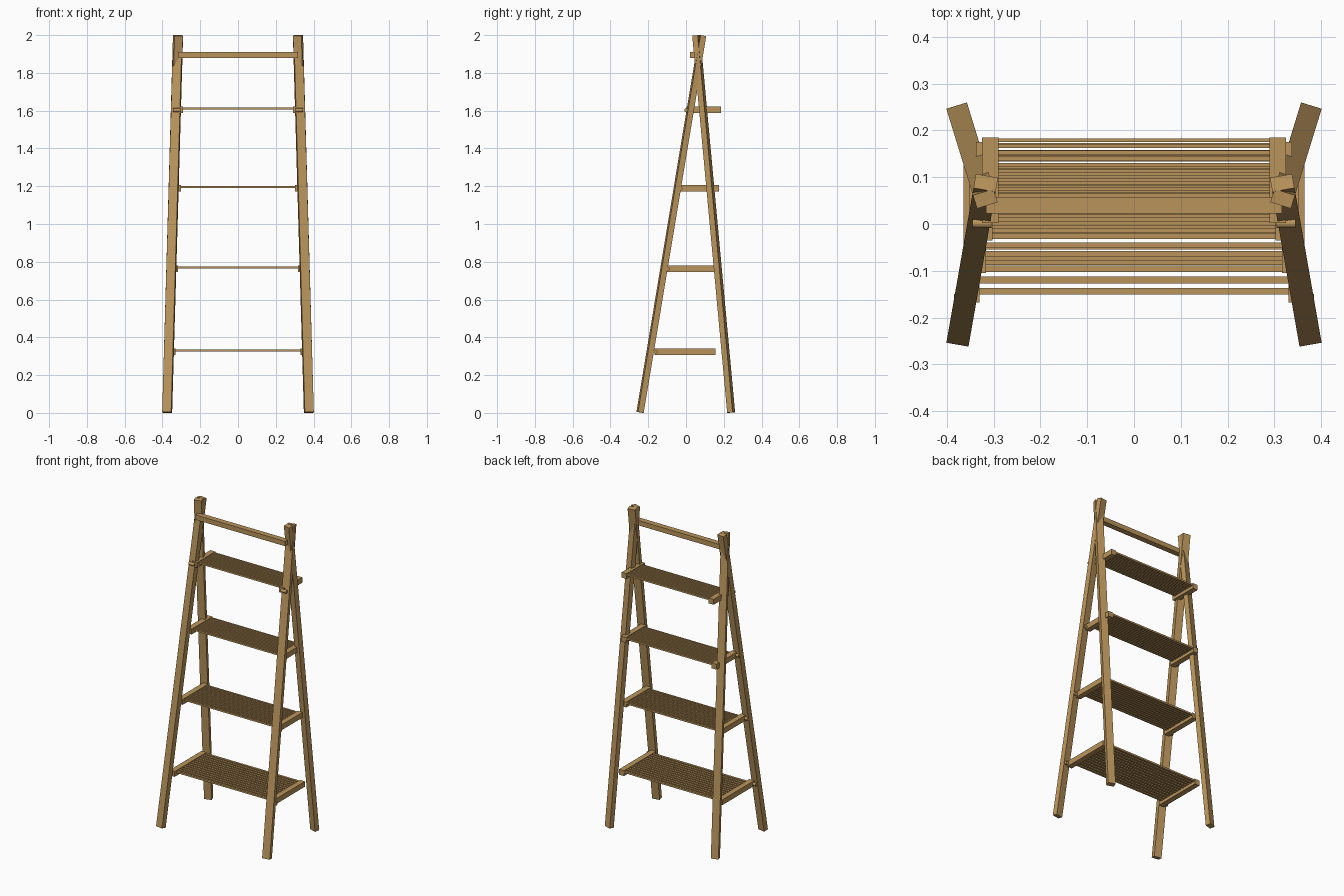
import bpy
import math
from mathutils import Vector, Matrix

if "Cube" in bpy.data.objects:
    bpy.data.objects.remove(bpy.data.objects["Cube"], do_unlink=True)

# Single wood colour
wood = bpy.data.materials.new("warm_wood")
wood.use_nodes = True
WOOD = (0.49, 0.296, 0.105, 1.0)
wood.diffuse_color = WOOD
wood.node_tree.nodes["Principled BSDF"].inputs["Base Color"].default_value = WOOD


def finish(name):
    obj = bpy.context.object
    obj.name = name
    obj.data.name = name
    obj.data.materials.append(wood)
    return obj


def box(name, x, y, z):
    """Axis-aligned box from (min, max) ranges."""
    bpy.ops.mesh.primitive_cube_add(size=1)
    obj = finish(name)
    size = [b - a for a, b in (x, y, z)]
    mid = [(a + b) / 2 for a, b in (x, y, z)]
    obj.data.transform(Matrix.Translation(mid) @ Matrix.Diagonal((*size, 1)))
    return obj


def beam(name, start, end, width, depth):
    """Square-cut beam whose wide face looks along its lean."""
    start, end = Vector(start), Vector(end)
    axis = (end - start).normalized()
    side = axis.cross(Vector((0, 0, 1))).normalized()
    face = axis.cross(side)
    rot = Matrix((side, face, axis)).transposed().to_4x4()
    bpy.ops.mesh.primitive_cube_add(size=1)
    obj = finish(name)
    scale = Matrix.Diagonal((width, depth, (end - start).length, 1))
    obj.data.transform(Matrix.Translation((start + end) / 2) @ rot @ scale)
    return obj


def peg(name, x0, x1, y, z, radius=0.01):
    """Short round peg lying along x."""
    bpy.ops.mesh.primitive_cylinder_add(vertices=16, radius=radius, depth=abs(x1 - x0))
    obj = finish(name)
    obj.data.transform(Matrix.Translation(((x0 + x1) / 2, y, z))
                       @ Matrix.Rotation(math.pi / 2, 4, 'Y'))
    bpy.ops.object.shade_smooth_by_angle()
    return obj


# Shelves, top to bottom: cleat front y, cleat back y, cleat top z, cleat inner x, peg y
SHELVES = [
    (0.002, 0.185, 1.621, 0.290, 0.001),
    (-0.035, 0.175, 1.206, 0.303, -0.028),
    (-0.105, 0.150, 0.780, 0.317, -0.096),
    (-0.168, 0.155, 0.340, 0.330, -0.160),
]
SLATS = 13

# Crossed legs, shelf cleats and pegs on both sides
for side, s in (("left", 1), ("right", -1)):
    beam(f"front_leg_{side}", (s * 0.375, -0.243, 0.003), (s * 0.317, 0.088, 1.997), 0.048, 0.031)
    beam(f"back_leg_{side}", (s * 0.375, 0.239, 0.002), (s * 0.318, 0.054, 1.998), 0.046, 0.030)
    for i, (y0, y1, top, inner, peg_y) in enumerate(SHELVES, 1):
        xs = sorted((s * inner, s * (inner + 0.035)))
        box(f"shelf_{i}_cleat_{side}", xs, (y0, y1), (top - 0.034, top))
        peg(f"shelf_{i}_peg_{side}", s * (inner + 0.015), s * (inner + 0.055), peg_y, top - 0.018)

# Slats, each shelf arrayed evenly from front to back
for i, (y0, y1, top, inner, _) in enumerate(SHELVES, 1):
    first, last = y0 + 0.017, y1 - 0.002
    pitch = (last - first) / (SLATS - 0.4)
    slat = box(f"shelf_{i}_slats", (-inner - 0.004, inner + 0.004),
               (first, first + pitch * 0.6), (top - 0.015, top - 0.004))
    arr = slat.modifiers.new("rows", 'ARRAY')
    arr.count = SLATS
    arr.use_relative_offset = False
    arr.use_constant_offset = True
    arr.constant_offset_displace = (0, pitch, 0)

# Rail across the front of the leg tops
box("top_rail", (-0.317, 0.317), (0.022, 0.058), (1.880, 1.911))
